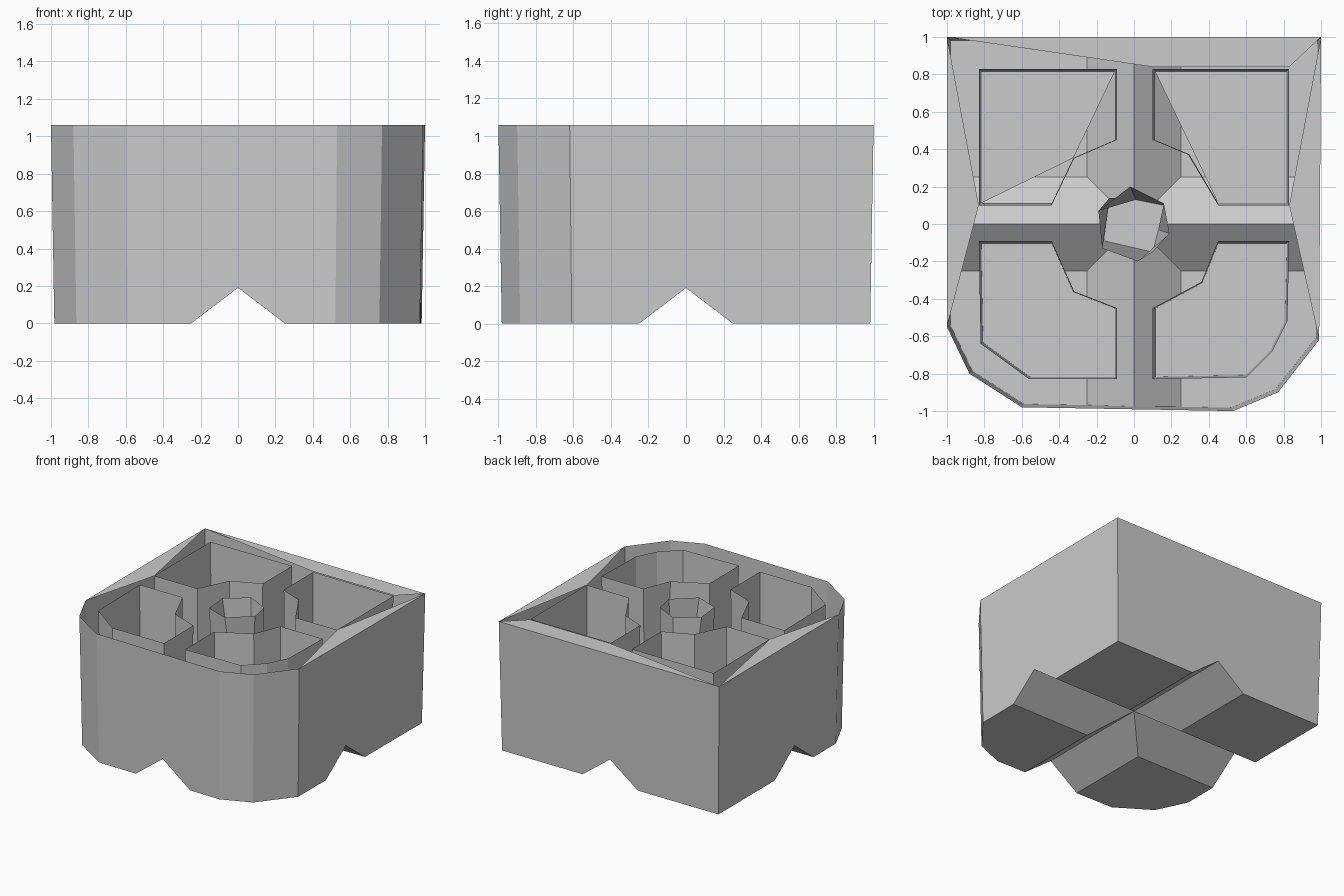
import bpy
import bmesh
from mathutils import Vector

TOP = 1.06       # height of the open rim
FLOOR = 0.25     # height of the pocket floors
RIDGE = 0.19     # depth of the grooves underneath
HALF = 0.25      # half width of the grooves
DRAFT = 0.982    # the foot is a little smaller than the rim

if "Cube" in bpy.data.objects:
    bpy.data.objects.remove(bpy.data.objects["Cube"], do_unlink=True)

grey = bpy.data.materials.new("plain_grey")
grey.use_nodes = True
grey.diffuse_color = (0.6, 0.6, 0.6, 1)
grey.node_tree.nodes["Principled BSDF"].inputs["Base Color"].default_value = grey.diffuse_color


def finish(name, bm):
    mesh = bpy.data.meshes.new(name)
    bm.to_mesh(mesh)
    bm.free()
    mesh.materials.append(grey)
    obj = bpy.data.objects.new(name, mesh)
    bpy.context.collection.objects.link(obj)
    return obj


def ring_verts(bm, points, z):
    return [bm.verts.new((x, y, z)) for x, y in points]


def signed_area(points):
    return sum(a[0] * b[1] - b[0] * a[1] for a, b in zip(points, points[1:] + points[:1]))


def well(name, upper, lower, floor):
    """Thin open-topped well; floor lists the ring corners its bottom uses."""
    bm = bmesh.new()
    top = ring_verts(bm, upper, TOP)
    low = ring_verts(bm, lower, FLOOR)
    n = len(top)
    for i in range(n):
        j = (i + 1) % n
        bm.faces.new((low[j], low[i], top[i], top[j]))
    bm.faces.new([low[i] for i in floor])
    if signed_area(upper) < 0:
        bmesh.ops.reverse_faces(bm, faces=bm.faces[:])
    finish(name, bm)


def pocket(name, points, floor=None):
    centre = sum((Vector(p) for p in points), Vector((0, 0))) / len(points)
    lower = [tuple(centre + (Vector(p) - centre) * 0.965) for p in points]
    well(name, points, lower, floor or range(len(points)))


# Outer shell: tapered wall, rounded at the front, open at the top
outline = [(1, 1), (-1, 1), (-1, -0.55), (-0.88, -0.8), (-0.6, -0.98),
           (0.53, -1), (0.77, -0.9), (0.99, -0.62)]
bm = bmesh.new()
rim = ring_verts(bm, outline, TOP)
foot = ring_verts(bm, [(x * DRAFT, y * DRAFT) for x, y in outline], 0)
for i in range(len(rim)):
    j = (i + 1) % len(rim)
    bm.faces.new((foot[i], foot[j], rim[j], rim[i]))
bm.faces.new(foot[::-1])

# Crossed grooves: crease the underside, then lift the creases
cuts = [(d * o, d) for d in (Vector((1, 0, 0)), Vector((0, 1, 0))) for o in (-HALF, 0, HALF)]
cuts += [(Vector(), Vector((1, 1, 0))), (Vector(), Vector((1, -1, 0)))]
for origin, normal in cuts:
    faces = [f for f in bm.faces if all(v.co.z < 0.01 for v in f.verts)]
    geom = set(faces)
    for f in faces:
        geom.update(f.edges)
        geom.update(f.verts)
    bmesh.ops.bisect_plane(bm, geom=list(geom), dist=0.0001, plane_co=origin, plane_no=normal)
for v in bm.verts:
    if v.co.z < 0.01:
        near = min(abs(v.co.x), abs(v.co.y))
        z = max(0, RIDGE * (1 - near / HALF))
        if max(abs(v.co.x), abs(v.co.y)) > 0.9:
            grow = 1 + (1 / DRAFT - 1) * z / TOP
            v.co.x *= grow
            v.co.y *= grow
        v.co.z = z
finish("outer_shell", bm)

# Flat triangles bridging the shell and the pockets
bm = bmesh.new()
for tri in ([(-1, 1), (-1, -0.55), (-0.83, 0.1)],
            [(-1, 1), (0.1, 0.84), (1, 1)],
            [(1, 1), (0.83, 0.1), (0.99, -0.62)],
            [(0.1, 0.84), (0.83, 0.84), (1, 1)]):
    bm.faces.new(ring_verts(bm, tri, TOP))
finish("top_rim", bm)

# Four pockets around the cross-shaped channel
pocket("back_right_pocket", [(-0.83, 0.1), (-0.83, 0.83), (-0.09, 0.83),
                             (-0.09, 0.45), (-0.32, 0.35), (-0.44, 0.1)], (0, 1, 2, 4))
pocket("back_left_pocket", [(0.83, 0.1), (0.83, 0.83), (0.1, 0.83),
                            (0.1, 0.45), (0.29, 0.37), (0.45, 0.1)], (0, 1, 2, 5))
pocket("front_right_pocket", [(-0.83, -0.09), (-0.82, -0.64), (-0.56, -0.83), (-0.09, -0.83),
                              (-0.09, -0.45), (-0.32, -0.36), (-0.44, -0.09)])
pocket("front_left_pocket", [(0.83, -0.09), (0.82, -0.52), (0.74, -0.68), (0.6, -0.82),
                             (0.1, -0.83), (0.1, -0.45), (0.36, -0.31), (0.45, -0.09)])

# Twisted six-sided well in the middle
well("centre_well",
     [(-0.02, 0.2), (0.16, 0.11), (0.19, -0.05), (0.02, -0.2), (-0.17, -0.13), (-0.19, 0.07)],
     [(0.01, 0.13), (0.16, 0.1), (0.13, -0.03), (0.1, -0.15), (-0.16, -0.09), (-0.13, 0.14)],
     range(6))
